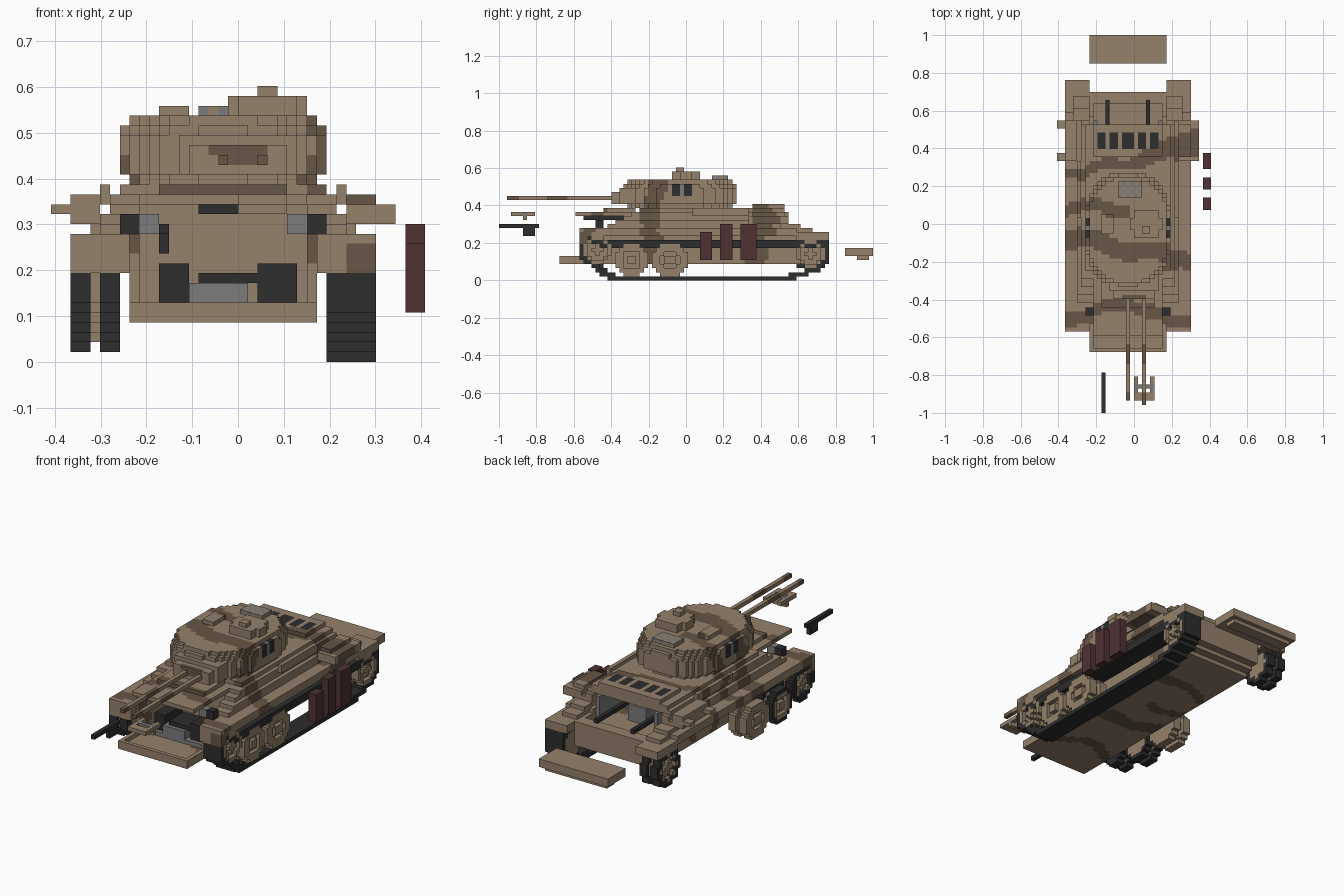
import bpy, bmesh, math
from mathutils import Vector
from mathutils.geometry import intersect_point_line

cube = bpy.data.objects.get("Cube")
if cube:
    bpy.data.objects.remove(cube)

CELL = 2 / 93                       # edge of one block
ORIGIN = Vector((19, 46.5, 0))      # block coordinates of the world origin
MIDDLE = 17.5                       # centre line of the hull, in blocks

COLOURS = {
    "sand": (0.30, 0.22, 0.145),
    "brown": (0.135, 0.092, 0.058),
    "charcoal": (0.026, 0.026, 0.027),
    "steel_grey": (0.2, 0.2, 0.205),
    "maroon": (0.08, 0.032, 0.034),
}


def make_material(name, rgb):
    material = bpy.data.materials.new(name)
    material.use_nodes = True
    colour = (*rgb, 1)
    material.diffuse_color = colour
    material.node_tree.nodes["Principled BSDF"].inputs["Base Color"].default_value = colour
    return material


MATERIALS = {name: make_material(name, rgb) for name, rgb in COLOURS.items()}


# Wavy camouflage bands running across the vehicle
def camouflage(x, y, z):
    side, along = (x - MIDDLE) * CELL, (y - ORIGIN.y) * CELL
    wobble = 0.02 * math.sin(side * 17 + z * 0.6)
    front = abs(along + 0.41 + 0.36 * abs(side) - wobble) < 0.035
    centre = abs(along + 0.13 + 0.2 * side + wobble) < 0.05
    middle = side < 0.02 and abs(along - 0.09 + wobble) < 0.032
    rear = abs(along - 0.33 - 0.25 * side - wobble) < 0.03 + 0.12 * max(side, 0)
    return "brown" if front or centre or middle or rear else "sand"


def everywhere(x, y, z):
    return True


AXES = [Vector((1, 0, 0)), Vector((0, 1, 0)), Vector((0, 0, 1))]


# Fill the bounds with blocks where the rule holds and skin the result
def part(name, xs, ys, zs, paint=camouflage, inside=everywhere):
    cells = {}
    for x in range(*xs):
        for y in range(*ys):
            for z in range(*zs):
                centre = (x + 0.5, y + 0.5, z + 0.5)
                if inside(*centre):
                    cells[x, y, z] = paint if isinstance(paint, str) else paint(*centre)
    used = sorted(set(cells.values()))
    bm, corners = bmesh.new(), {}

    def corner(point):
        key = tuple(round(c) for c in point)
        if key not in corners:
            corners[key] = bm.verts.new((point - ORIGIN) * CELL)
        return corners[key]

    for cell, colour in cells.items():
        base = Vector(cell)
        for i, axis in enumerate(AXES):
            u, v = AXES[(i + 1) % 3], AXES[(i + 2) % 3]
            for sign in (-1, 1):
                if tuple(int(c) for c in base + axis * sign) in cells:
                    continue
                start = base + axis * (sign > 0)
                loop = [start, start + u, start + u + v, start + v]
                face = bm.faces.new([corner(p) for p in loop[::sign]])
                face.material_index = used.index(colour)
    bmesh.ops.dissolve_limit(bm, angle_limit=0.01, verts=bm.verts[:],
                             edges=bm.edges[:], delimit={'MATERIAL'})
    mesh = bpy.data.meshes.new(name)
    bm.to_mesh(mesh)
    bm.free()
    for colour in used:
        mesh.materials.append(MATERIALS[colour])
    bpy.context.collection.objects.link(bpy.data.objects.new(name, mesh))


# The same part on both flanks; the given range is the left one
def pair(name, xs, *args, **options):
    part("left_" + name, xs, *args, **options)
    part("right_" + name, (35 - xs[1], 35 - xs[0]), *args, **options)


# Lower hull: belly, walls, solid centre, open bays at both ends
def lower_hull(x, y, z):
    if y > 73 and (z < 4 + (y - 74) * 0.5 or z > 12):
        return False
    wall = abs(x - MIDDLE) > 8.5
    return z < 5 or wall or 34 < y < 62 or (y > 62 and z < 10) or y > 76


# Upper hull: sloped flanks, with the bays left open
def upper_hull(x, y, z):
    side, rise = abs(x - MIDDLE), z - 13
    front_bay = y < 34 and side < 8.5
    rear_bay = y > 62 and side < 9.5 and z < 16
    sloped = side < 12.7 - rise * 0.45 and 26 + rise * 2 < y < 73 - rise * 0.5
    return sloped and not front_bay and not rear_bay


part("lower_hull", (8, 27), (22, 79), (4, 13), inside=lower_hull)
part("upper_hull", (5, 30), (25, 74), (13, 18), inside=upper_hull)
part("front_deck", (9, 26), (19, 34), (16, 17))
part("front_deck_step", (11, 24), (26, 34), (17, 18))
part("front_slot", (15, 23), (21, 33), (15, 16), "charcoal")


# Engine deck with a row of dark louvres
def louvres(x, y, z):
    slot = any(abs(x - MIDDLE - step * 3.2) < 1.1 for step in range(-2, 3))
    return "charcoal" if slot and 65 < y < 69 else camouflage(x, y, z)


part("engine_deck", (9, 26), (63, 71), (18, 19), louvres)

# Rear bay lining and exhaust pipes
part("rear_bay_wall", (9, 26), (62, 63), (10, 16), "steel_grey")
pair("rear_bay_lining", (25, 26), (63, 72), (10, 16), "steel_grey")
part("engine_block", (15, 20), (63, 68), (10, 14), "steel_grey")
pair("exhaust_pipe", (22, 23), (63, 77), (12, 13), "charcoal")

# Drive unit in the front bay
part("drive_base", (9, 26), (24, 33), (5, 6), "steel_grey")
part("gearbox", (14, 20), (24, 31), (6, 8), "steel_grey")
part("gearbox_shaft", (15, 21), (25, 31), (8, 9), "charcoal")
part("right_drive", (11, 14), (25, 32), (6, 10), "charcoal")
part("left_drive", (21, 25), (25, 32), (6, 10), "charcoal")
pair("lamp_box", (26, 28), (24, 26), (13, 15), "charcoal")
pair("lamp_bracket", (24, 26), (24, 26), (13, 15), "steel_grey")

# Fenders and their fittings
pair("fender", (27, 33), (20, 74), (11, 13))
pair("rear_fender", (27, 33), (74, 82), (10, 12))
pair("front_flap", (27, 33), (20, 22), (9, 11))
pair("rear_ledge", (27, 31), (70, 78), (12, 14),
     inside=lambda x, y, z: z < 13 or y < 75)
part("left_stowage_box", (30, 35), (62, 72), (14, 16))
part("left_stowage_lid", (30, 33), (63, 71), (16, 17))
part("right_stowage_box", (2, 5), (62, 72), (14, 17))
part("right_handles", (0, 2), (62, 72), (15, 16),
     inside=lambda x, y, z: y < 64 or y > 70)
pair("side_rail", (28, 30), (48, 62), (16, 18),
     inside=lambda x, y, z: z < 17 or x > 29 or x < 6)


# Wheels: two discs with a narrower hub between and a recessed ring
def wheel(name, y0, z0, radius, tyre, sides=("left", "right")):
    def reach(y, z):
        return math.hypot(y - y0, z - z0)

    for side in sides:
        left = side == "left"
        gap, outer = (30.5, 32.5) if left else (4.5, 2.5)

        def inside(x, y, z):
            d = reach(y, z)
            recess = x == outer and 1.3 < d < 2.3
            return d < (radius - 1 if x == gap else radius) and not recess

        def paint(x, y, z):
            return "charcoal" if reach(y, z) > tyre and x != gap else "sand"

        reachable = math.ceil(radius) + 1
        part(f"{side}_{name}", (28, 33) if left else (2, 7),
             (int(y0) - reachable, int(y0) + reachable),
             (max(int(z0) - reachable, 0), int(z0) + reachable), paint, inside)


wheel("idler", 24.5, 7.5, 3.2, 9, ["left"])
wheel("idler", 24.5, 7.5, 4.2, 2.9, ["right"])
wheel("first_road_wheel", 33, 5, 4.3, 9, ["left"])
wheel("first_road_wheel", 33, 5, 4.3, 3.1, ["right"])
wheel("second_road_wheel", 42.5, 5, 4.3, 9)
wheel("sprocket", 77.5, 6.5, 3.4, 9, ["left"])
wheel("sprocket", 77.5, 6.5, 4.4, 3, ["right"])

# Track around the left wheels only
PATH = [Vector(p) for p in (
    (29, 0.5), (71, 0.5), (75, 1.4), (79, 3), (81.3, 5), (81.3, 9), (78, 9.4),
    (70, 9.2), (26, 9.2), (22, 10.3), (20.7, 8.5), (21.5, 5.5), (25, 2.5))]


def on_track(x, y, z):
    spot = Vector((y, z))
    for a, b in zip(PATH, PATH[1:] + PATH[:1]):
        near, t = intersect_point_line(spot, a, b)
        near = a.lerp(b, min(max(t, 0), 1))
        if (spot - near.to_2d()).length < (1 if z > 4 else 0.75):
            return True
    return False


part("left_track", (28, 33), (19, 83), (0, 11), "charcoal", on_track)


# Turret: rounded in plan, drawn in at base and roof
def turret(x, y, z):
    scale = 0.9 if z < 19 else 1 if z < 23 else 0.97 if z < 24 else 0.92
    across, along = abs(x - MIDDLE) / 10.7, abs(y - 45) / 14.2
    return across ** 2.6 + along ** 2.3 < scale ** 2.5


def turret_paint(x, y, z):
    if 43 < y < 48 and 21 < z < 24 and abs(x - MIDDLE) > 8.5:
        return "steel_grey" if 45 < y < 46 else "charcoal"
    return camouflage(x, y, z)


def disc(x0, y0, radius):
    return lambda x, y, z: math.hypot(x - x0, y - y0) < radius


part("turret", (7, 28), (30, 60), (18, 25), turret_paint, turret)
part("mantlet", (13, 25), (28, 35), (19, 23),
     inside=lambda x, y, z: y > 30 or (z < 22 and 14 < x < 24))
part("cupola", (17, 27), (41, 52), (25, 27), inside=disc(22, 46.5, 4))
part("cupola_hatch", (21, 23), (44, 46), (27, 28))
part("roof_vents", (15, 21), (53, 57), (25, 26),
     lambda x, y, z: "steel_grey" if int(x + y) % 2 else "sand")
part("roof_hatch", (11, 14), (43, 50), (25, 26), inside=disc(12.5, 46.5, 3))

# Gun split lengthwise into two rods with darker muzzles
for name, x, tip in (("right_barrel", 17, 3), ("left_barrel", 21, 2)):
    part(name, (x, x + 1), (tip, 30), (20, 21),
         lambda x, y, z: "brown" if y < 5 or 12 < y < 17 else "sand")

# Loose pieces set apart from the vehicle
part("front_plate", (8, 27), (15, 22), (4, 6),
     inside=lambda x, y, z: z < 5 or y < 16 or abs(x - MIDDLE) > 8.5)
part("rear_plate", (8, 27), (86, 93), (6, 8))
part("rear_plate_lip", (9, 26), (89, 92), (5, 6))
part("machine_gun", (11, 12), (0, 10), (13, 14), "charcoal")
part("machine_gun_grip", (11, 12), (6, 9), (11, 13), "charcoal")
part("hatch_frame", (19, 24), (3, 9), (16, 17),
     lambda x, y, z: "steel_grey" if 6 < y < 7 else "sand",
     lambda x, y, z: x < 20 or x > 23 or y < 5 or 6 < y < 7)
part("hatch_frame_foot", (19, 24), (6, 7), (15, 16), "sand")
for name, ys, top in (("low", (50, 53), 12), ("middle", (55, 58), 14), ("wide", (60, 64), 14)):
    part(name + "_side_plate", (36, 38), ys, (5, top), "maroon")
